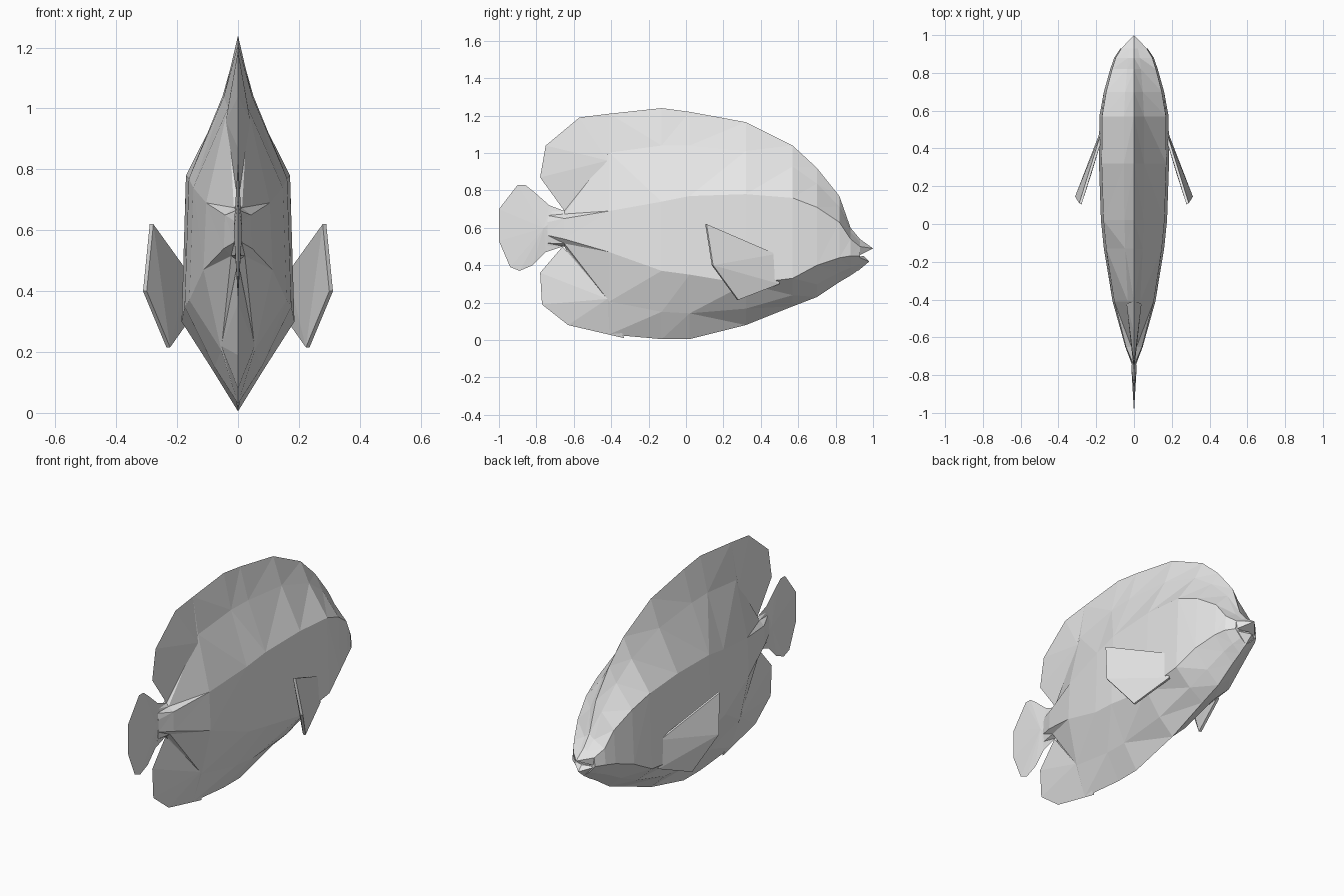
import bpy
import bmesh

cube = bpy.data.objects.get("Cube")
if cube:
    bpy.data.objects.remove(cube, do_unlink=True)

grey = bpy.data.materials.new("pale grey")
grey.use_nodes = True
grey.diffuse_color = (0.8, 0.8, 0.8, 1)
grey.node_tree.nodes["Principled BSDF"].inputs["Base Color"].default_value = grey.diffuse_color


def finish(name, bm):
    """Turn a bmesh into a flat-shaded object."""
    bmesh.ops.recalc_face_normals(bm, faces=bm.faces)
    mesh = bpy.data.meshes.new(name)
    bm.to_mesh(mesh)
    bm.free()
    mesh.materials.append(grey)
    obj = bpy.data.objects.new(name, mesh)
    bpy.context.collection.objects.link(obj)
    return obj


def mix(a, b, t):
    return a + (b - a) * t


def half_section(y, top, bottom, upper, lower, width):
    """Points down one flank, from the back ridge to the keel."""
    return [(0, y, top),
            (width * 0.3, y, mix(upper, top, 0.6)),
            (width * 0.95, y, upper),
            (width * 1.03, y, lower),
            (width * 0.5, y, mix(lower, bottom, 0.6)),
            (0, y, bottom)]


def loft(name, stations):
    """Skin mirrored cross-sections along y."""
    bm = bmesh.new()
    rings = []
    for station in stations:
        half = half_section(*station)
        ring = half + [(-x, y, z) for x, y, z in half[-2:0:-1]]
        rings.append([bm.verts.new(p) for p in ring])
    count = len(rings[0])
    for a, b in zip(rings, rings[1:]):
        for i in range(count):
            j = (i + 1) % count
            bm.faces.new((a[i], a[j], b[j], b[i]))
    bm.faces.new(rings[0])
    bm.faces.new(rings[-1])
    bmesh.ops.triangulate(bm, faces=bm.faces, quad_method='SHORT_EDGE')
    return finish(name, bm)


def lens_fin(name, outline, apex):
    """Sharp-edged fin: an outline on the centre plane fanned to a point each side."""
    bm = bmesh.new()
    rim = [bm.verts.new((0, y, z)) for y, z in outline]
    for side in (1, -1):
        tip = bm.verts.new((side * apex[0], apex[1], apex[2]))
        for i, v in enumerate(rim):
            bm.faces.new((v, rim[(i + 1) % len(rim)], tip))
    return finish(name, bm)


def hull(name, points):
    bm = bmesh.new()
    for p in points:
        bm.verts.new(p)
    bmesh.ops.convex_hull(bm, input=bm.verts)
    return finish(name, bm)


# Body: y, back ridge, keel, upper flank, lower flank, half width
loft("body", [
    (-0.74, 0.69, 0.49, 0.63, 0.56, 0.012),
    (-0.65, 0.69, 0.50, 0.65, 0.54, 0.045),
    (-0.41, 1.21, 0.03, 0.69, 0.47, 0.11),
    (-0.13, 1.24, 0.005, 0.74, 0.37, 0.155),
    (0.02, 1.22, 0.005, 0.77, 0.35, 0.17),
    (0.32, 1.165, 0.08, 0.78, 0.30, 0.18),
    (0.57, 1.04, 0.18, 0.76, 0.33, 0.178),
    (0.70, 0.92, 0.23, 0.71, 0.40, 0.155),
    (0.82, 0.77, 0.31, 0.63, 0.44, 0.122),
    (0.88, 0.60, 0.345, 0.54, 0.45, 0.102),
    (0.93, 0.54, 0.38, 0.50, 0.45, 0.07),
])

# Rear lobes of the back and belly fins
lens_fin("back_fin", [(-0.65, 0.69), (-0.78, 0.87), (-0.75, 1.04),
                      (-0.57, 1.19), (-0.41, 1.21)], (0.04, -0.42, 0.96))
lens_fin("belly_fin", [(-0.66, 0.50), (-0.78, 0.36), (-0.77, 0.19),
                       (-0.63, 0.08), (-0.33, 0.01)], (0.055, -0.42, 0.22))

# Tail
lens_fin("tail_fin", [(-0.65, 0.69), (-0.73, 0.72), (-0.81, 0.79), (-0.86, 0.83),
                      (-0.90, 0.83), (-1.0, 0.70), (-1.0, 0.53), (-0.94, 0.39),
                      (-0.89, 0.37), (-0.82, 0.40), (-0.75, 0.47), (-0.66, 0.50)],
         (0.014, -0.76, 0.6))

# Lips
hull("upper_lip", [(0, 0.93, 0.54), (0.067, 0.93, 0.5), (-0.067, 0.93, 0.5),
                   (0.06, 0.93, 0.455), (-0.06, 0.93, 0.455), (0, 1, 0.49)])
hull("lower_lip", [(0.07, 0.92, 0.445), (-0.07, 0.92, 0.445), (0, 0.92, 0.37),
                   (0, 0.95, 0.45), (0, 0.98, 0.42)])

# Side fins, swept outward and back
for name, side in (("left_side_fin", 1), ("right_side_fin", -1)):
    outer = [(0.29, 0.11, 0.62), (0.312, 0.145, 0.40), (0.235, 0.28, 0.215),
             (0.175, 0.50, 0.30), (0.175, 0.48, 0.46)]
    hull(name, [(side * (x - inset), y - inset * 0.6, z)
                for x, y, z in outer for inset in (0, 0.012)])
